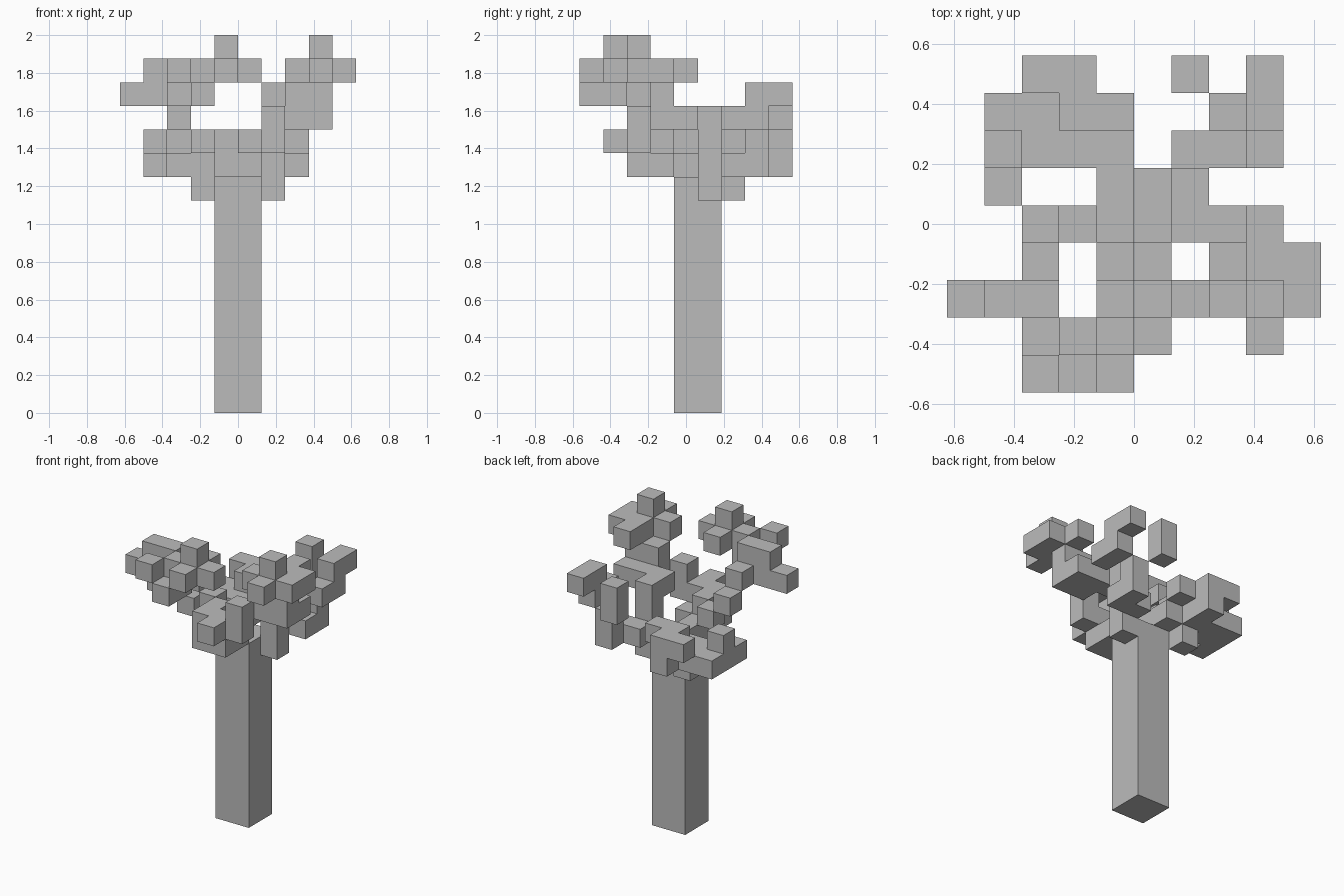
import bpy
import bmesh
from mathutils import Vector

# Remove the default cube
cube = bpy.data.objects.get("Cube")
if cube:
    bpy.data.objects.remove(cube, do_unlink=True)

UNIT = 0.125                              # edge length of one block
ORIGIN = Vector((0, -4.5 * UNIT, 0))      # corner of block (0, 0, 0)

# One plain grey for the whole tree
grey = bpy.data.materials.new("stone_grey")
grey.use_nodes = True
tone = (0.5, 0.5, 0.5, 1)
grey.diffuse_color = tone
grey.node_tree.nodes["Principled BSDF"].inputs["Base Color"].default_value = tone

parts = {}


def block(part, x, y, z, wide=1, deep=1, tall=1):
    """Fill a box of grid cells in a part."""
    cells = parts.setdefault(part, set())
    taken = set().union(*parts.values())
    for a in range(x, x + wide):
        for b in range(y, y + deep):
            for c in range(z, z + tall):
                if (a, b, c) not in taken:
                    cells.add((a, b, c))


def build(part, cells, filled):
    """Skin the cells of a part, leaving out faces hidden between blocks."""
    bm = bmesh.new()
    for cell in cells:
        centre = Vector(cell) + Vector((0.5, 0.5, 0.5))
        for axis in range(3):
            for sign in (-1, 1):
                normal = Vector((0, 0, 0))
                normal[axis] = sign
                if tuple(int(v) for v in Vector(cell) + normal) in filled:
                    continue
                u = Vector((0, 0, 0))
                u[(axis + 1) % 3] = 0.5
                v = normal.cross(u)
                mid = centre + normal / 2
                ring = (mid - u - v, mid + u - v, mid + u + v, mid - u + v)
                bm.faces.new([bm.verts.new(p * UNIT + ORIGIN) for p in ring])
    bmesh.ops.remove_doubles(bm, verts=bm.verts, dist=UNIT / 100)
    bmesh.ops.dissolve_limit(bm, angle_limit=0.01, verts=bm.verts, edges=bm.edges)
    mesh = bpy.data.meshes.new(part)
    bm.to_mesh(mesh)
    bm.free()
    mesh.materials.append(grey)
    bpy.context.collection.objects.link(bpy.data.objects.new(part, mesh))


# Trunk
block("trunk", x=-1, y=4, z=0, wide=2, deep=2, tall=10)

# Front fork
block("front_fork", x=-1, y=2, z=10, wide=2, deep=2)
block("front_fork", x=-1, y=2, z=11, wide=2)
block("front_fork", x=-1, y=3, z=11)
block("front_fork", x=0, y=1, z=11)
block("front_fork", x=1, y=2, z=11, tall=2)

# Stepped branch towards -x with its cluster
block("side_branch", x=-1, y=4, z=10)
block("side_branch", x=-2, y=4, z=11)
block("side_branch", x=-3, y=4, z=12)
block("side_branch", x=-3, y=3, z=13)
block("side_cluster", x=-5, y=2, z=13, wide=3)
block("side_cluster", x=-4, y=2, z=14, wide=2)
block("side_cluster", x=-3, y=1, z=13)
block("side_cluster", x=-3, y=0, z=14)
block("side_cluster", x=-2, y=0, z=13, deep=2)
block("side_cluster", x=-2, y=1, z=14, wide=3)
block("side_cluster", x=-1, y=0, z=14, deep=3)
block("side_cluster", x=-1, y=1, z=15)

# Upright branch towards +x with its cluster
block("upright_branch", x=1, y=5, z=9, tall=4)
block("upright_branch", x=1, y=4, z=12, wide=3)
block("upright_branch", x=2, y=3, z=12, wide=2, tall=2)
block("upright_cluster", x=3, y=1, z=14, deep=4)
block("upright_cluster", x=4, y=2, z=14, deep=2)
block("upright_cluster", x=2, y=2, z=14)
block("upright_cluster", x=3, y=2, z=15)

# Back branch on the +x side
block("back_branch", x=1, y=6, z=10, wide=2)
block("back_branch", x=2, y=7, z=10, tall=2)
block("back_branch", x=3, y=6, z=12, deep=2)
block("back_branch", x=3, y=7, z=13, deep=2)
block("back_branch", x=1, y=8, z=12, tall=2)

# Low spreading branch at the back on the -x side
block("low_branch", x=-2, y=6, z=9)
block("low_branch", x=-1, y=5, z=10, deep=2)
block("low_branch", x=-3, y=6, z=10, wide=2, deep=2)
block("low_branch", x=-4, y=5, z=10, deep=3)
block("low_branch", x=-4, y=6, z=11)
block("low_branch", x=-2, y=7, z=11, wide=2)
block("low_branch", x=-2, y=8, z=10, tall=2)
block("low_branch", x=-3, y=8, z=11)

filled_cells = set().union(*parts.values())
for name, part_cells in parts.items():
    build(name, part_cells, filled_cells)
